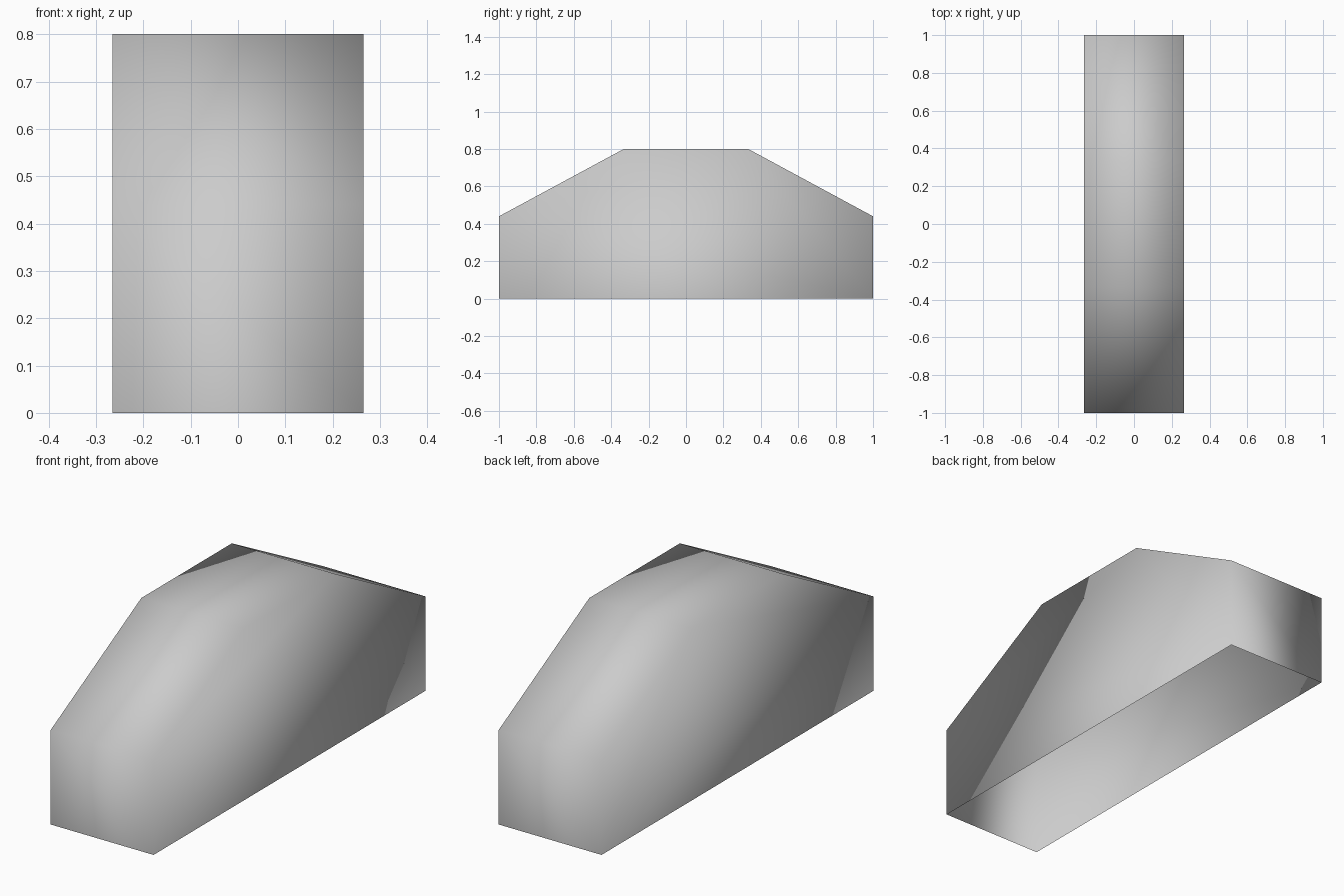
import bpy
import bmesh

cube = bpy.data.objects.get("Cube")
if cube:
    bpy.data.objects.remove(cube, do_unlink=True)

HALF_WIDTH = 0.265

# Side outline, from front foot over the roof to back foot
front_half = [(-1, 0), (-1, 0.44), (-0.333, 0.8)]
outline = front_half + [(-y, z) for y, z in reversed(front_half)]

# Shell: two side walls joined by a strip, left open underneath
bm = bmesh.new()
left = [bm.verts.new((HALF_WIDTH, y, z)) for y, z in outline]
right = [bm.verts.new((-HALF_WIDTH, y, z)) for y, z in outline]
bm.faces.new(left)
bm.faces.new(right)
for i in range(len(outline) - 1):
    bm.faces.new((left[i], left[i + 1], right[i + 1], right[i]))
bmesh.ops.recalc_face_normals(bm, faces=bm.faces)
for face in bm.faces:
    face.smooth = True

mesh = bpy.data.meshes.new("bevelled_shell")
bm.to_mesh(mesh)
bm.free()

# Plain grey finish
grey = bpy.data.materials.new("light_grey")
grey.use_nodes = True
color = (0.6, 0.6, 0.6, 1)
grey.diffuse_color = color
grey.node_tree.nodes["Principled BSDF"].inputs["Base Color"].default_value = color
mesh.materials.append(grey)

shell = bpy.data.objects.new("bevelled_shell", mesh)
bpy.context.collection.objects.link(shell)
